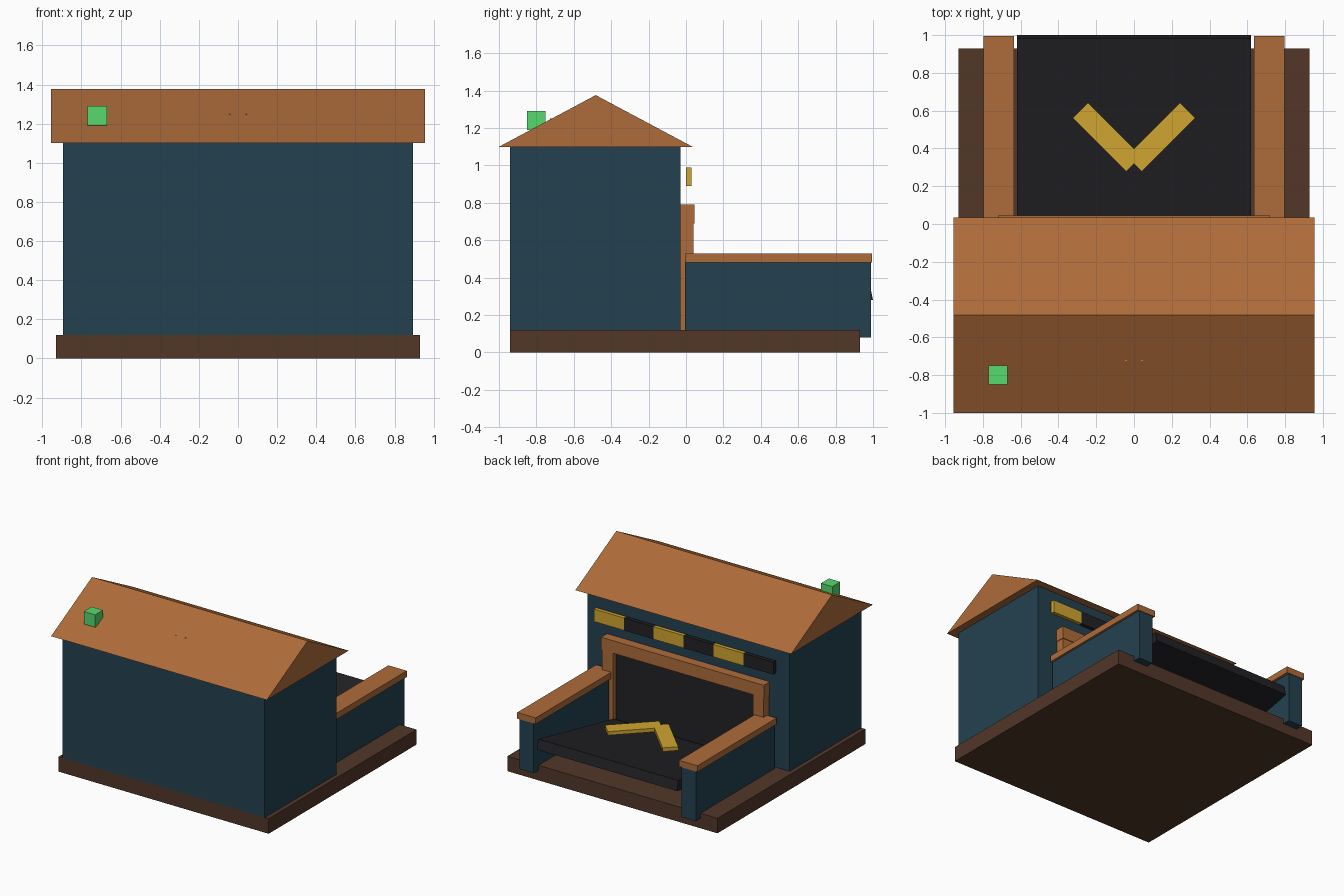
import bpy, bmesh
from math import radians
from mathutils import Matrix, Vector

if "Cube" in bpy.data.objects:
    bpy.data.objects.remove(bpy.data.objects["Cube"])


def mat(name, r, g, b):
    m = bpy.data.materials.new(name)
    m.diffuse_color = (r, g, b, 1)
    m.use_nodes = True
    m.node_tree.nodes["Principled BSDF"].inputs["Base Color"].default_value = m.diffuse_color
    return m


TEAL = mat("teal", 0.017, 0.053, 0.08)
WOOD = mat("wood", 0.42, 0.15, 0.042)
DARK_WOOD = mat("dark_wood", 0.085, 0.038, 0.022)
BLACK = mat("black", 0.016, 0.016, 0.019)
YELLOW = mat("yellow", 0.63, 0.376, 0.03)
GREEN = mat("green", 0.093, 0.70, 0.155)


def finish(name, bm, material):
    bmesh.ops.recalc_face_normals(bm, faces=bm.faces)
    me = bpy.data.meshes.new(name)
    bm.to_mesh(me)
    bm.free()
    me.materials.append(material)
    ob = bpy.data.objects.new(name, me)
    bpy.context.collection.objects.link(ob)
    return ob


def box(name, x, y, z, material):
    """Box from (min, max) ranges; the origin sits at its centre."""
    bm = bmesh.new()
    size = [r[1] - r[0] for r in (x, y, z)]
    bmesh.ops.create_cube(bm, size=1, matrix=Matrix.Diagonal((*size, 1)))
    ob = finish(name, bm, material)
    ob.location = [(r[0] + r[1]) / 2 for r in (x, y, z)]
    return ob


def mirrored(name, x, y, z, material):
    for side, s in (("left", -1), ("right", 1)):
        box(f"{name}_{side}", sorted((s * x[0], s * x[1])), y, z, material)


# Base and main building
box("base", (-0.93, 0.93), (-0.94, 0.93), (0, 0.12), DARK_WOOD)
box("building", (-0.895, 0.895), (-0.94, -0.03), (0.12, 1.1), TEAL)

# Gable roof: triangle extruded along x
bm = bmesh.new()
tri = [bm.verts.new((-0.955, y, z)) for y, z in ((-1, 1.1), (0.035, 1.1), (-0.4825, 1.376))]
face = bm.faces.new(tri)
ext = bmesh.ops.extrude_face_region(bm, geom=[face], use_keep_orig=True)
bmesh.ops.translate(bm, vec=(1.91, 0, 0),
                    verts=[v for v in ext["geom"] if isinstance(v, bmesh.types.BMVert)])
finish("roof", bm, WOOD)

# Doorway with frame
box("door_panel", (-0.62, 0.62), (-0.04, 0.0), (0.12, 0.69), BLACK)
mirrored("door_post", (0.62, 0.715), (-0.04, 0.04), (0.12, 0.69), WOOD)
box("door_header", (-0.72, 0.72), (-0.04, 0.045), (0.69, 0.79), WOOD)

# Side walls with caps
mirrored("side_wall", (0.655, 0.78), (-0.005, 0.99), (0.08, 0.48), TEAL)
mirrored("side_wall_cap", (0.635, 0.798), (-0.005, 0.995), (0.48, 0.53), WOOD)

# Tilted ramp slab, placed by its outer top edge
ramp = box("ramp", (-0.62, 0.62), (-0.49, 0.49), (-0.04, 0.04), BLACK)
tilt = Matrix.Rotation(radians(12), 3, "X")
ramp.rotation_euler.x = radians(12)
ramp.location = Vector((0, 0.983, 0.36)) - tilt @ Vector((0, 0.49, 0.04))

# Chevrons: one above the ramp, one mostly buried in the roof
for part, y, z in (("ramp", 0.46, 0.375), ("roof", -0.545, 1.235)):
    for side, s in (("left", -1), ("right", 1)):
        bar = box(f"{part}_chevron_{side}", (-0.2, 0.2), (-0.0575, 0.0575), (-0.015, 0.015), YELLOW)
        bar.rotation_euler.z = radians(45 * s)
        bar.location = (s * 0.1425, y, z)

# Striped band of tiles over the door
for i in range(6):
    x = 0.795 - 0.265 * i
    box(f"band_tile_{i + 1}", (x - 0.265, x), (0.0, 0.03), (0.89, 0.99),
        BLACK if i % 2 else YELLOW)

# Small block on the roof
box("roof_block", (-0.77, -0.67), (-0.85, -0.75), (1.19, 1.29), GREEN)
